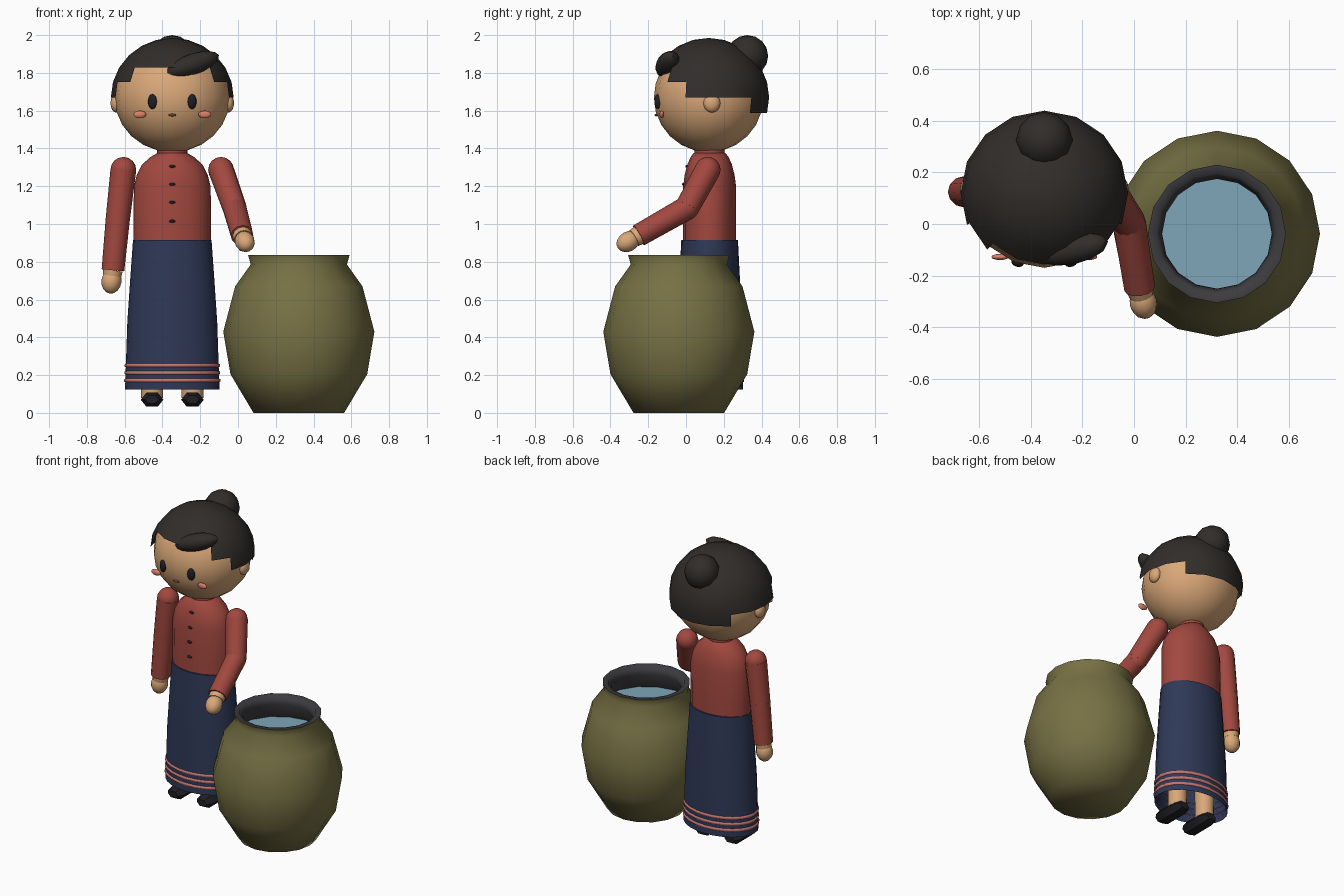
import bpy, bmesh
from math import sin, cos, pi, radians, atan2, degrees, asin
from mathutils import Vector, Euler, Matrix

if "Cube" in bpy.data.objects:
    bpy.data.objects.remove(bpy.data.objects["Cube"])


def mat(name, r, g, b):
    m = bpy.data.materials.new(name)
    m.diffuse_color = (r, g, b, 1)
    m.use_nodes = True
    m.node_tree.nodes["Principled BSDF"].inputs["Base Color"].default_value = m.diffuse_color
    return m


SKIN = mat("skin", .70, .39, .19)
HAIR = mat("hair", .03, .026, .023)
RED = mat("red_cloth", .36, .065, .05)
NAVY = mat("navy_cloth", .028, .04, .095)
PINK = mat("pink_stripe", .56, .18, .16)
CHEEK = mat("cheek_pink", .72, .22, .14)
BLACK = mat("black", .014, .014, .018)
BROWN = mat("brown", .2, .08, .05)
OLIVE = mat("olive_glaze", .185, .165, .058)
DARK = mat("dark_glaze", .045, .045, .05)
WATER = mat("water", .21, .38, .48)


def finish(name, bm, material, matrix=Matrix(), angle=50):
    me = bpy.data.meshes.new(name)
    bm.to_mesh(me)
    bm.free()
    me.materials.append(material)
    me.shade_smooth()
    me.set_sharp_from_angle(angle=radians(angle))
    ob = bpy.data.objects.new(name, me)
    ob.matrix_world = matrix
    bpy.context.collection.objects.link(ob)
    return ob


def place(loc, rot=(0, 0, 0)):
    return Matrix.Translation(loc) @ Euler(rot).to_matrix().to_4x4()


def ball(name, loc, size, material, rot=(0, 0, 0), seg=12, rings=8, keep=None):
    bm = bmesh.new()
    bmesh.ops.create_uvsphere(bm, u_segments=seg, v_segments=rings, radius=1)
    if keep:
        bmesh.ops.delete(bm, geom=[f for f in bm.faces
                                   if not keep(f.calc_center_median())], context='FACES')
    bmesh.ops.scale(bm, vec=size, verts=bm.verts)
    return finish(name, bm, material, place(loc, rot), 60)


def loft(name, rings, material, matrix=Matrix(), seg=16, caps=(True, True), angle=50):
    """Stack of ellipses (rx, ry, z)."""
    bm = bmesh.new()
    rows = [[bm.verts.new((rx * cos(2 * pi * i / seg), ry * sin(2 * pi * i / seg), z))
             for i in range(seg)] for rx, ry, z in rings]
    for a, b in zip(rows, rows[1:]):
        for i in range(seg):
            j = (i + 1) % seg
            bm.faces.new((a[i], a[j], b[j], b[i]))
    if caps[0]:
        bm.faces.new(rows[0][::-1])
    if caps[1]:
        bm.faces.new(rows[-1])
    return finish(name, bm, material, matrix, angle)


def limb(name, p, q, r1, r2, material, seg=12):
    p, q = Vector(p), Vector(q)
    d = q - p
    m = Matrix.Translation(p) @ d.to_track_quat('Z', 'Y').to_matrix().to_4x4()
    return loft(name, [(r1, r1, 0), (r2, r2, d.length)], material, m, seg)


CX, CY = -.348, .125      # figure axis

# Head and stepped hair cap
HZ = 1.67
ball("head", (CX, .12, HZ), (.306, .29, .29), SKIN, seg=16, rings=12)


def hair_keep(c):
    az = abs(degrees(atan2(c.x, -c.y)))
    lat = degrees(asin(c.z / c.length))
    low = 30 if az < 45 else 15 if az < 67.5 else 0 if az < 135 else -15
    return lat > low


ball("hair_cap", (CX, .12, HZ), (.325, .32, .315), HAIR, seg=16, rings=12, keep=hair_keep)
ball("hair_bun", (CX, .325, 1.89), (.11, .11, .11), HAIR)
ball("hair_fringe", (-.24, -.097, 1.845), (.15, .06, .055), HAIR,
     rot=(radians(-20), radians(-19), radians(12)))

# Face
for s, side in ((-1, "left"), (1, "right")):
    ball("ear_" + side, (CX + s * .297, .137, 1.64), (.03, .045, .05), SKIN)
    ball("eye_" + side, (CX + s * .105, -.15, 1.648), (.025, .016, .04), BLACK,
         rot=(0, 0, s * .35))
    ball("cheek_" + side, (CX + s * .172, -.128, 1.58), (.034, .012, .02), CHEEK)
ball("mouth", (CX, -.158, 1.577), (.02, .008, .007), BROWN)

# Blouse, collar and buttons
torso = [(.206, .14, .88), (.206, .14, 1.0), (.203, .14, 1.2), (.188, .132, 1.26),
         (.16, .118, 1.315), (.115, .1, 1.355), (.08, .085, 1.375)]
loft("blouse", torso, RED, place((CX, CY, 0)))
loft("collar", [(.08, .08, 1.36), (.08, .08, 1.405)], RED, place((CX, CY, 0)))
for z, y in ((1.305, .006), (1.21, -.012), (1.115, -.016), (1.015, -.016)):
    ball("button", (CX, y, z), (.017, .01, .008), BLACK, seg=8, rings=6)

# Skirt with hem stripes
ZT, ZB = .915, .125


def skirt_radius(z):
    t = (z - ZB) / (ZT - ZB)
    pts = [(0, .25, .178), (.45, .238, .17), (.75, .222, .16), (1, .208, .15)]
    for (a, x1, y1), (b, x2, y2) in zip(pts, pts[1:]):
        if t <= b + 1e-6:
            k = (t - a) / (b - a)
            return x1 + (x2 - x1) * k, y1 + (y2 - y1) * k


levels = [ZB + (ZT - ZB) * t for t in (0, .45, .75, 1)]
loft("skirt", [(*skirt_radius(z), z) for z in levels], NAVY, place((CX, CY, 0)),
     seg=24, caps=(False, True))
for z in (.252, .212, .172):
    rings = []
    for dz, out in ((-.011, -.002), (-.006, .006), (.006, .006), (.011, -.002)):
        rx, ry = skirt_radius(z + dz)
        rings.append((rx + out, ry + out, z + dz))
    loft("hem_stripe", rings, PINK, place((CX, CY, 0)), seg=24, caps=(False, False), angle=70)

# Legs and shoes
for s, side in ((-1, "left"), (1, "right")):
    x = CX + s * .107
    limb("leg_" + side, (x, CY, .08), (x, CY, .5), .058, .065, SKIN)
    shoe = [(.036, .024, -.115), (.06, .043, -.08), (.06, .043, .08), (.036, .024, .115)]
    loft("shoe_" + side, shoe, BLACK, place((x, .075, .07), (pi / 2, 0, 0)), seg=6, angle=30)


# Arms
def arm(side, shoulder, elbow, wrist, hand):
    ball("shoulder_" + side, shoulder, (.068, .068, .068), RED)
    limb("upper_sleeve_" + side, shoulder, elbow, .068, .064, RED)
    ball("elbow_" + side, elbow, (.064, .064, .064), RED)
    limb("lower_sleeve_" + side, elbow, wrist, .064, .06, RED)
    d = Vector(hand) - Vector(wrist)
    limb("wrist_" + side, wrist, Vector(wrist) + d.normalized() * .03, .052, .048, SKIN)
    ball("hand_" + side, hand, (.053, .053, .066), SKIN,
         rot=d.to_track_quat('Z', 'Y').to_euler())


arm("left", (-.607, CY, 1.287), (-.637, CY, 1.02), (-.662, CY, .755), (-.67, CY, .697))
arm("right", (-.09, .115, 1.287), (-.018, .005, 1.085), (.022, -.25, .94), (.036, -.306, .907))

# Water jar
JAR = place((.322, -.038, 0))
outer = [(.24, 0), (.362, .205), (.40, .43), (.337, .67), (.255, .785), (.268, .835)]
loft("jar", [(r, r, z) for r, z in outer], OLIVE, JAR, caps=(True, False), angle=75)
inner = [(.268, .835), (.235, .835), (.213, .785), (.295, .67), (.34, .5), (.2, .1)]
loft("jar_interior", [(r, r, z) for r, z in inner], DARK, JAR, caps=(False, False), angle=75)
loft("water", [(.295, .295, .64), (.295, .295, .665)], WATER, JAR)
